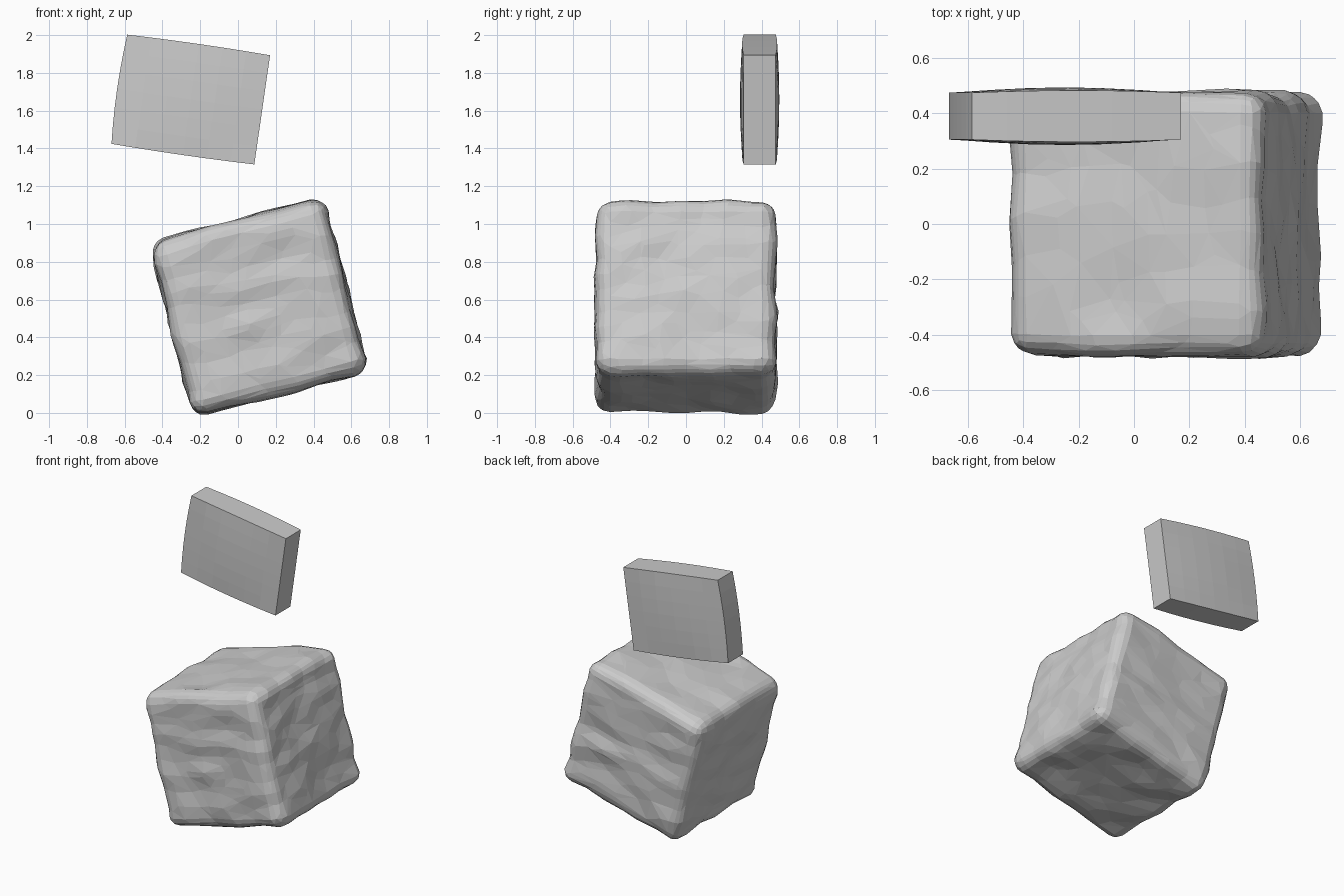
import bpy, bmesh
from math import radians
from mathutils import Vector, noise

if "Cube" in bpy.data.objects:
    bpy.data.objects.remove(bpy.data.objects["Cube"])


def grid_box(cuts):
    """Unit-half-size cube with evenly gridded faces."""
    bm = bmesh.new()
    bmesh.ops.create_cube(bm, size=2)
    bmesh.ops.subdivide_edges(bm, edges=bm.edges[:], cuts=cuts, use_grid_fill=True)
    return bm


def finish(bm, name, location, tilt):
    bmesh.ops.recalc_face_normals(bm, faces=bm.faces[:])
    mesh = bpy.data.meshes.new(name)
    bm.to_mesh(mesh)
    bm.free()
    obj = bpy.data.objects.new(name, mesh)
    bpy.context.collection.objects.link(obj)
    obj.location = location
    obj.rotation_euler = (0, radians(tilt), 0)
    return obj


# Rough stone block: rounded cube with chiselled ripples
HALF, RADIUS = 0.476, 0.085
bm = grid_box(25)
for v in bm.verts:
    p = v.co * HALF
    inner = Vector([max(-HALF + RADIUS, min(HALF - RADIUS, c)) for c in p])
    normal = (p - inner).normalized()
    p = inner + normal * RADIUS
    ripple = noise.noise(Vector((p.x * 4, p.y * 5, p.z * 8)) + Vector((3.3, 7.1, 1.7)))
    v.co = p + normal * ripple * 0.02
block = finish(bm, "stone_block", (0.11, 0.0, 0.56), -14)
facets = block.modifiers.new("facets", 'DECIMATE')
facets.ratio = 0.2

# Floating flat slab: crisp edges, slightly bulging faces
hx, hy, hz = 0.382, 0.085, 0.292
bm = grid_box(5)
for v in bm.verts:
    x, y, z = v.co
    swell_y = 0.011 * (1 - x * x) * (1 - z * z)
    bow_x = 0.012 * (1 - z * z) if x < -0.99 else 0
    bow_y = 0.008 * (1 - x * x)
    bow_z = 0.005 * (1 - x * x)
    v.co = (x * hx - bow_x, y * (hy + swell_y + bow_y), z * (hz + bow_z))
finish(bm, "floating_slab", (-0.25, 0.39, 1.659), 8.2)
